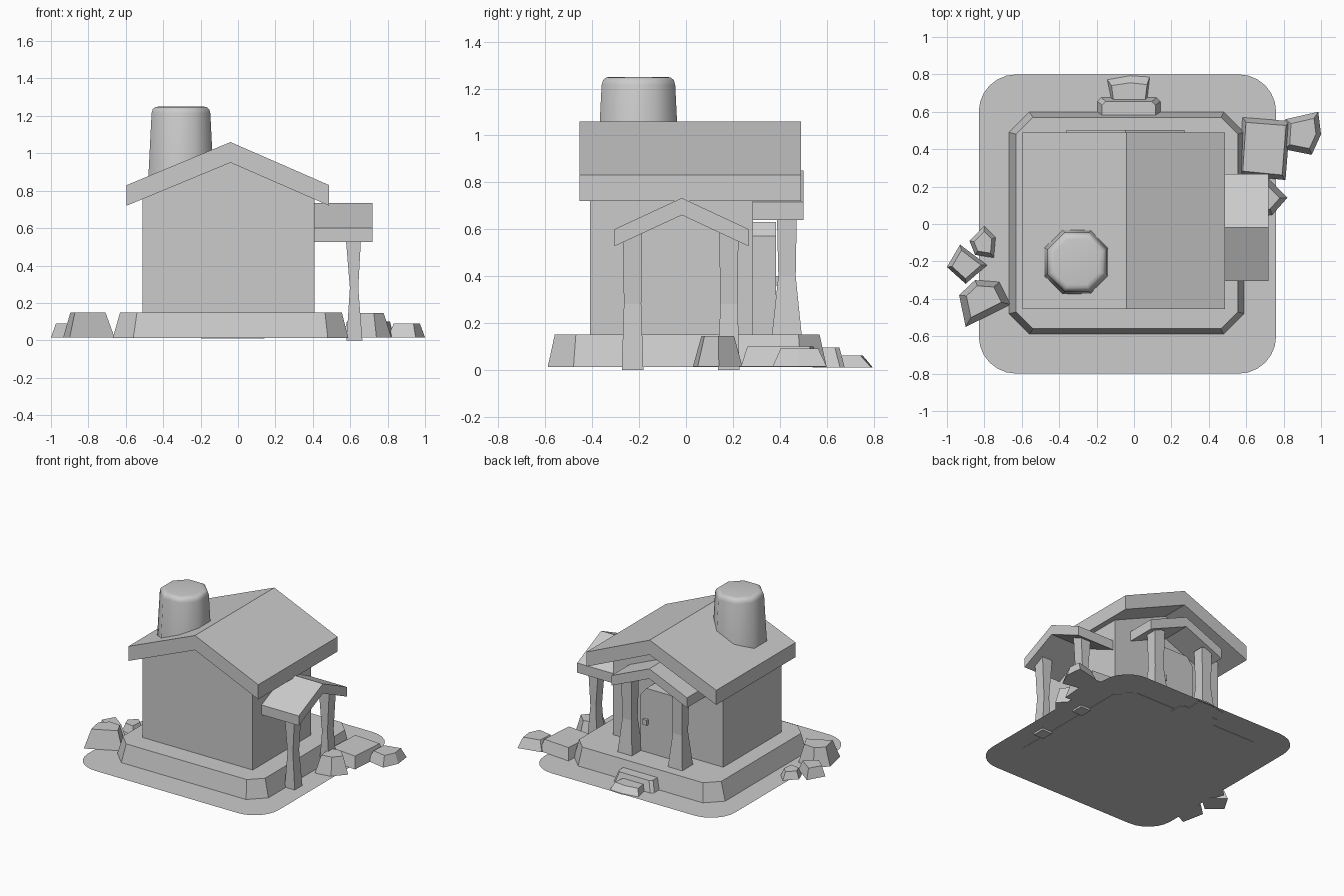
import bpy, bmesh, math

if "Cube" in bpy.data.objects:
    bpy.data.objects.remove(bpy.data.objects["Cube"])


def make(name, verts, faces):
    me = bpy.data.meshes.new(name)
    me.from_pydata(verts, [], faces)
    bm = bmesh.new()
    bm.from_mesh(me)
    bmesh.ops.recalc_face_normals(bm, faces=bm.faces)
    bm.to_mesh(me)
    bm.free()
    ob = bpy.data.objects.new(name, me)
    bpy.context.collection.objects.link(ob)
    return ob


def loft(name, rings):
    """Closed solid through rings of equal point count."""
    n = len(rings[0])
    verts = [p for r in rings for p in r]
    faces = [tuple(range(n))[::-1], tuple(range(len(verts) - n, len(verts)))]
    for k in range(len(rings) - 1):
        for i in range(n):
            j = (i + 1) % n
            faces.append((k * n + i, k * n + j, (k + 1) * n + j, (k + 1) * n + i))
    return make(name, verts, faces)


def rect(x0, x1, y0, y1, z):
    return [(x0, y0, z), (x1, y0, z), (x1, y1, z), (x0, y1, z)]


def octo(x0, x1, y0, y1, z, c):
    return [(x0 + c, y0, z), (x1 - c, y0, z), (x1, y0 + c, z), (x1, y1 - c, z),
            (x1 - c, y1, z), (x0 + c, y1, z), (x0, y1 - c, z), (x0, y0 + c, z)]


def extrude(name, profile, a, b, axis):
    """Sweep a (side, z) profile along x or y."""
    if axis == 'y':
        return loft(name, [[(u, t, z) for u, z in profile] for t in (a, b)])
    return loft(name, [[(t, u, z) for u, z in profile] for t in (a, b)])


def roof(name, u0, um, u1, eave, ridge, th, a, b, axis):
    prof = [(u0, eave - th), (um, ridge - th), (u1, eave - th),
            (u1, eave), (um, ridge), (u0, eave)]
    n = extrude(name, prof, a, b, axis)
    return n


def rock(name, base, h, s):
    cx = sum(p[0] for p in base) / len(base)
    cy = sum(p[1] for p in base) / len(base)
    top = [(cx + (x - cx) * s, cy + (y - cy) * s, h) for x, y in base]
    return loft(name, [[(x, y, 0.015) for x, y in base], top])


# Ground plate with rounded corners
pts = []
R = 0.2
for cx, cy, a0 in ((0.56, 0.6, 0), (-0.63, 0.6, 90), (-0.63, -0.6, 180), (0.56, -0.6, 270)):
    for k in range(7):
        a = math.radians(a0 + 15 * k)
        pts.append((cx + R * math.cos(a), cy + R * math.sin(a), 0.015))
make("ground_plate", pts, [tuple(range(len(pts)))])

# Stone foundation
loft("foundation", [octo(-0.67, 0.59, -0.59, 0.60, 0.012, 0.11),
                    octo(-0.63, 0.555, -0.56, 0.57, 0.15, 0.09)])

# House body and main roof
extrude("walls", [(-0.51, 0.14), (0.41, 0.14), (0.41, 0.79), (-0.04, 0.98), (-0.51, 0.79)],
        -0.41, 0.285, 'y')
roof("main_roof", -0.595, -0.04, 0.487, 0.83, 1.06, 0.11, -0.455, 0.49, 'y')

# Chimney: tapered octagon with a soft top edge
cx, cy = -0.305, -0.203


def cring(r, z):
    return octo(cx - r, cx + r, cy - r, cy + r, z, r * 0.57)


loft("chimney", [cring(0.177, 0.82), cring(0.157, 1.215), cring(0.151, 1.236),
                 cring(0.138, 1.247), cring(0.12, 1.25)])
ch = bpy.data.objects["chimney"]
bpy.context.view_layer.objects.active = ch
ch.select_set(True)
bpy.ops.object.shade_smooth_by_angle(angle=math.radians(50))
ch.select_set(False)

# Side porch
roof("side_porch_roof", -0.305, -0.018, 0.267, 0.60, 0.733, 0.073, 0.40, 0.72, 'x')
for name, y in (("side_post_front", -0.228), ("side_post_back", 0.183)):
    loft(name, [rect(0.58, 0.665, y - 0.046, y + 0.046, 0.0),
                rect(0.598, 0.643, y - 0.037, y + 0.037, 0.28),
                rect(0.573, 0.66, y - 0.041, y + 0.041, 0.59)])

# Back porch
roof("back_porch_roof", -0.36, -0.045, 0.27, 0.715, 0.85, 0.075, 0.28, 0.502, 'y')
for name, x in (("back_post_left", -0.255), ("back_post_right", 0.165)):
    loft(name, [rect(x - 0.06, x + 0.06, 0.366, 0.494, 0.145),
                rect(x - 0.038, x + 0.038, 0.394, 0.468, 0.40),
                rect(x - 0.043, x + 0.043, 0.387, 0.473, 0.69)])

# Door with clipped top corners, and its handle
extrude("door", [(-0.20, 0.145), (0.11, 0.145), (0.11, 0.57), (0.06, 0.63),
                 (-0.15, 0.63), (-0.20, 0.57)], 0.27, 0.385, 'y')
loft("door_handle", [rect(0.045, 0.08, 0.38, 0.405, z) for z in (0.36, 0.40)])

# Two steps behind the house
loft("upper_step", [octo(-0.197, 0.142, 0.54, 0.677, 0.01, 0.02),
                    octo(-0.17, 0.115, 0.56, 0.655, 0.095, 0.02)])
loft("lower_step", [[(-0.12, 0.655, 0.01), (0.07, 0.655, 0.01), (0.085, 0.79, 0.01),
                     (-0.02, 0.797, 0.01), (-0.145, 0.775, 0.01)],
                    [(-0.11, 0.665, 0.06), (0.06, 0.665, 0.06), (0.07, 0.745, 0.06),
                     (-0.02, 0.755, 0.06), (-0.12, 0.74, 0.06)]])

# Loose rocks on both sides
rock("rock_left_big", [(-0.90, -0.55), (-0.66, -0.43), (-0.72, -0.31), (-0.85, -0.30),
                       (-0.935, -0.38)], 0.15, 0.68)
rock("rock_left_mid", [(-0.90, -0.32), (-0.785, -0.22), (-0.93, -0.11), (-1.0, -0.23)], 0.09, 0.72)
rock("rock_left_small", [(-0.75, -0.18), (-0.74, -0.07), (-0.80, -0.01), (-0.88, -0.09),
                         (-0.85, -0.165)], 0.07, 0.68)
rock("rock_right_big", [(0.56, 0.26), (0.81, 0.235), (0.835, 0.55), (0.58, 0.57)], 0.10, 0.84)
rock("rock_right_near", [(0.62, 0.03), (0.74, 0.05), (0.82, 0.14), (0.72, 0.24),
                         (0.60, 0.22)], 0.145, 0.66)
rock("rock_right_far", [(0.80, 0.40), (0.95, 0.37), (1.0, 0.48), (0.985, 0.60),
                        (0.81, 0.56)], 0.09, 0.70)
